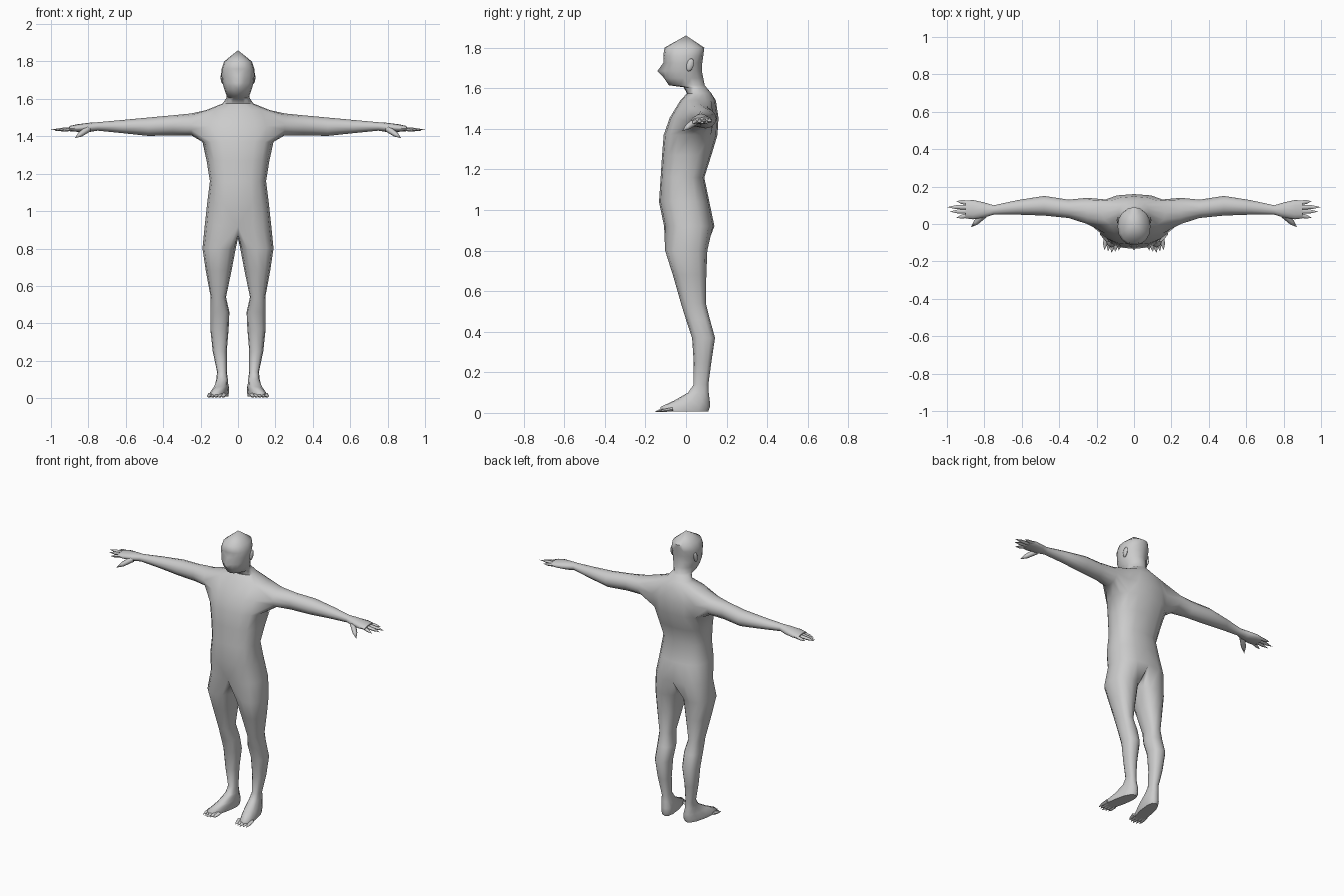
import bpy, bmesh, math
from mathutils import Vector

if "Cube" in bpy.data.objects:
    bpy.data.objects.remove(bpy.data.objects["Cube"])

skin = bpy.data.materials.new("grey_skin")
skin.diffuse_color = (0.6, 0.6, 0.6, 1)
skin.use_nodes = True
skin.node_tree.nodes["Principled BSDF"].inputs["Base Color"].default_value = skin.diffuse_color


def finish(bm, name, angle=60):
    """Turn a half mesh into a mirrored, smooth shaded object."""
    bmesh.ops.recalc_face_normals(bm, faces=bm.faces)
    me = bpy.data.meshes.new(name)
    bm.to_mesh(me)
    bm.free()
    me.materials.append(skin)
    ob = bpy.data.objects.new(name, me)
    bpy.context.collection.objects.link(ob)
    mod = ob.modifiers.new("mirror", 'MIRROR')
    mod.use_clip = True
    mod.merge_threshold = 0.0005
    bpy.ops.object.select_all(action='DESELECT')
    ob.select_set(True)
    bpy.context.view_layer.objects.active = ob
    bpy.ops.object.shade_smooth_by_angle(angle=math.radians(angle))
    return ob


def power(v, p):
    return math.copysign(abs(v) ** p, v)


def bridge(bm, a, b, closed=True):
    n = len(a)
    for i in range(n if closed else n - 1):
        j = (i + 1) % n
        bm.faces.new((a[i], a[j], b[j], b[i]))


def spike(bm, start, end, r, flat=1.0, sides=6):
    """Tapered digit with one knuckle ring and a pointed tip."""
    start, end = Vector(start), Vector(end)
    d = end - start
    u = d.cross(Vector((0, 0, 1))).normalized()
    v = u.cross(d).normalized() * flat
    rings = []
    for t, k in ((0, 1), (0.6, 0.8)):
        c = start + d * t
        rings.append([bm.verts.new(c + (u * math.cos(a) + v * math.sin(a)) * r * k)
                      for a in (2 * math.pi * i / sides for i in range(sides))])
    bridge(bm, *rings)
    bm.faces.new(rings[0])
    tip = bm.verts.new(end)
    for i in range(sides):
        bm.faces.new((rings[1][i], rings[1][(i + 1) % sides], tip))


# Body: half rings from hips to crown (z, half width, front y, back y, roundness)
rows = [(0.92, .178, -.108, .14, .8), (1.04, .165, -.133, .115, .8),
        (1.16, .150, -.125, .09, .8), (1.27, .168, -.118, .125, .8),
        (1.37, .190, -.110, .155, .8), (1.455, .20, -.080, .16, .8),
        (1.54, .170, -.028, .147, .9), (1.575, .082, .005, .125, 1),
        (1.605, .062, -.012, .10, 1), (1.615, .060, -.085, .092, 1),
        (1.65, .073, -.108, .085, 1), (1.685, .083, -.114, .078, 1),
        (1.725, .088, -.112, .08, 1), (1.76, .088, -.112, .085, .9),
        (1.80, .074, -.106, .09, .9)]
ARM_LOW, NOSE, EYES = 4, 11, 12
bm = bmesh.new()
body = []
for z, w, yf, yb, p in rows:
    ring = []
    for i in range(9):
        a = math.radians(-90 + 22.5 * i)
        x = 0 if i in (0, 8) else w * power(math.cos(a), p)
        y = (yf + yb) / 2 + (yb - yf) / 2 * power(math.sin(a), p)
        ring.append(bm.verts.new((x, y, z)))
    body.append(ring)
body[NOSE][0].co.y -= .027                 # nose tip
body[EYES][1].co.y += .012                 # eye socket
for r in range(len(body) - 1):
    for i in range(8):
        if ARM_LOW <= r < ARM_LOW + 2 and 2 <= i < 6:
            continue                       # opening for the arm
        bm.faces.new((body[r][i], body[r][i + 1], body[r + 1][i + 1], body[r + 1][i]))
crown = bm.verts.new((0, 0, 1.86))
for i in range(8):
    bm.faces.new((body[-1][i], body[-1][i + 1], crown))

# Arm and palm grown out of the opening (x, bottom z, top z, front y, back y)
low, mid, top = body[ARM_LOW:ARM_LOW + 3]
loop = low[2:7] + [mid[6]] + top[2:7][::-1] + [mid[2]]
for x, zb, zt, yf, yb in [(.25, 1.405, 1.522, 0, .14), (.35, 1.405, 1.512, .032, .13),
                          (.48, 1.402, 1.50, .045, .15), (.62, 1.417, 1.487, .05, .128),
                          (.75, 1.43, 1.475, .05, .10), (.80, 1.422, 1.472, .035, .115),
                          (.86, 1.424, 1.464, .025, .128), (.90, 1.427, 1.455, .03, .125)]:
    ring = []
    for i in range(12):
        a = math.radians(-150 + 30 * i)
        ring.append(bm.verts.new((x, (yf + yb) / 2 + (yb - yf) / 2 * math.cos(a),
                                  (zb + zt) / 2 + (zt - zb) / 2 * math.sin(a))))
    bridge(bm, loop, ring)
    loop = ring
bm.faces.new(loop)

# Leg and foot grown from the hips (z, inner x, outer x, front y, back y, splay)
loop = body[0] + [bm.verts.new((0, y, z)) for y, z in ((.09, .875), (.01, .855), (-.06, .875))]
for z, xi, xo, yf, yb, s in [(.80, .012, .190, -.103, .105, 0), (.68, .035, .172, -.065, .10, 0),
                             (.54, .064, .146, -.025, .098, 0), (.46, .046, .148, .0, .118, 0),
                             (.37, .050, .148, .03, .143, 0), (.25, .060, .135, .038, .125, 0),
                             (.14, .060, .112, .038, .11, 0), (.10, .054, .116, .01, .112, 0),
                             (.06, .052, .128, -.06, .117, .12), (.03, .052, .138, -.125, .118, .18),
                             (.008, .055, .136, -.125, .11, .18)]:
    ring = []
    for i in range(12):
        a = math.radians(-120 + 30 * i)
        y = (yf + yb) / 2 + (yb - yf) / 2 * power(math.sin(a), .8)
        x = (xi + xo) / 2 + (xo - xi) / 2 * power(math.cos(a), .8)
        ring.append(bm.verts.new((x - s * (y - .02), y, z)))
    bridge(bm, loop, ring)
    loop = ring
bm.faces.new(loop)
finish(bm, "body")

# Fingers and thumb
bm = bmesh.new()
for y0, xe, ye, ze in ((.048, .95, .033, 1.425), (.068, .985, .066, 1.43),
                       (.09, 1.0, .09, 1.435), (.112, .95, .122, 1.435)):
    spike(bm, (.88, y0, 1.441), (xe, ye, ze), .013, .8)
spike(bm, (.80, .05, 1.44), (.872, -.018, 1.39), .018)
finish(bm, "fingers")

# Toes, longest on the inside
bm = bmesh.new()
for i in range(5):
    x = .078 + .019 * i
    spike(bm, (x - .004, -.09 + .006 * i * (i > 2), .018),
          (x + .004, -.155 + .007 * abs(i - 2), .006), .013, .8)
finish(bm, "toes")

# Ears: thin flattened shells on the sides of the head
bm = bmesh.new()
bmesh.ops.create_uvsphere(bm, u_segments=8, v_segments=6, radius=1)
for v in bm.verts:
    v.co = Vector((.084 + .009 * v.co.x, .02 + .018 * v.co.y + .006 * v.co.z, 1.715 + .032 * v.co.z))
finish(bm, "ears")
